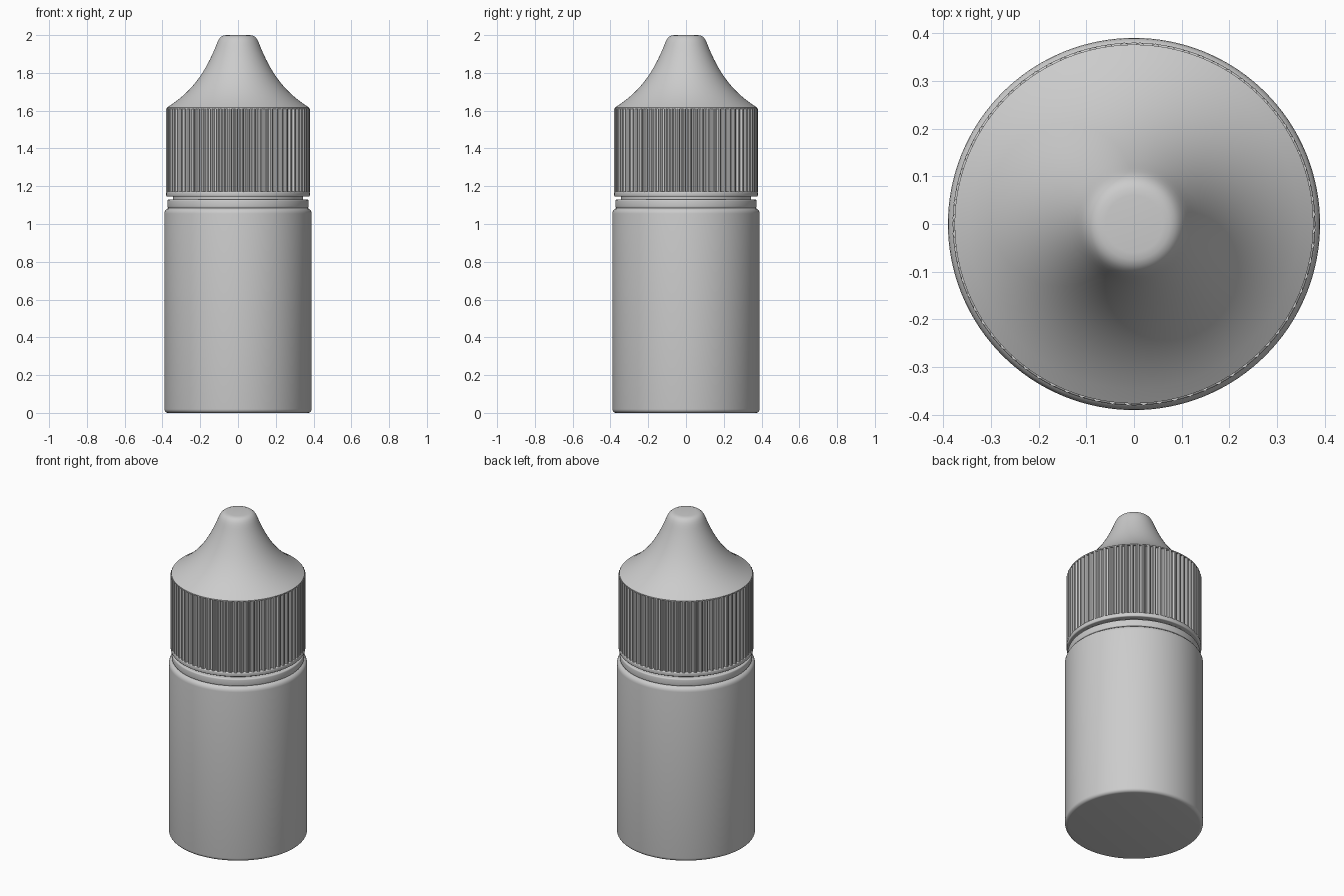
import bpy, bmesh, math

if "Cube" in bpy.data.objects:
    bpy.data.objects.remove(bpy.data.objects["Cube"])


def finish(name, bm, angle=35):
    bmesh.ops.remove_doubles(bm, verts=bm.verts, dist=1e-5)
    bmesh.ops.recalc_face_normals(bm, faces=bm.faces)
    mesh = bpy.data.meshes.new(name)
    bm.to_mesh(mesh)
    bm.free()
    ob = bpy.data.objects.new(name, mesh)
    bpy.context.collection.objects.link(ob)
    bpy.ops.object.select_all(action='DESELECT')
    ob.select_set(True)
    bpy.context.view_layer.objects.active = ob
    bpy.ops.object.shade_smooth_by_angle(angle=math.radians(angle))
    return ob


def lathe(name, profile, steps=128):
    """Revolve (radius, height) points around z."""
    bm = bmesh.new()
    vs = [bm.verts.new((r, 0, z)) for r, z in profile]
    es = [bm.edges.new(p) for p in zip(vs, vs[1:])]
    bmesh.ops.spin(bm, geom=vs + es, cent=(0, 0, 0), axis=(0, 0, 1),
                   angle=2 * math.pi, steps=steps)
    return finish(name, bm)


def fillet(cx, cz, rad, a0, a1, n=5):
    """Arc points for a rounded profile corner."""
    return [(cx + rad * math.cos(math.radians(a0 + (a1 - a0) * i / n)),
             cz + rad * math.sin(math.radians(a0 + (a1 - a0) * i / n)))
            for i in range(n + 1)]


def bezier(p0, p1, p2, p3, n=12):
    return [tuple((1 - t)**3 * a + 3 * (1 - t)**2 * t * b + 3 * (1 - t) * t * t * c + t**3 * d
                  for a, b, c, d in zip(p0, p1, p2, p3))
            for t in (i / n for i in range(n + 1))]


# Bottle body with rounded base and shoulder, plus neck
lathe("bottle_body",
      [(0, 0)] + fillet(0.37, 0.02, 0.02, -90, 0)
      + fillet(0.36, 1.055, 0.03, 0, 90)
      + [(0.345, 1.085), (0.345, 1.16), (0, 1.16)])

# Tamper ring below the cap
lathe("tamper_ring",
      [(0.34, 1.085), (0.37, 1.085)] + fillet(0.366, 1.093, 0.008, -60, 0, 3)
      + fillet(0.366, 1.122, 0.008, 0, 90, 3) + [(0.34, 1.13), (0.34, 1.085)])

# Smooth flange at the bottom of the cap
lathe("cap_flange",
      [(0, 1.145)] + fillet(0.374, 1.151, 0.006, -90, 0, 3)
      + fillet(0.374, 1.166, 0.006, 0, 90, 3) + [(0, 1.172)])

# Ribbed cap skirt: alternating groove and rib cross-section
RIBS = 72
bm = bmesh.new()
section = []
for i in range(RIBS):
    for frac, r in ((0.0, 0.367), (0.26, 0.367), (0.42, 0.378), (0.62, 0.381), (0.84, 0.378)):
        a = 2 * math.pi * (i + frac) / RIBS
        section.append((r * math.cos(a), r * math.sin(a)))
low = [bm.verts.new((x, y, 1.17)) for x, y in section]
high = [bm.verts.new((x, y, 1.612)) for x, y in section]
for i in range(len(section)):
    j = (i + 1) % len(section)
    bm.faces.new((low[i], low[j], high[j], high[i]))
bm.faces.new(high)
bm.faces.new(low[::-1])
finish("cap_ribbed_skirt", bm, 25)

# Flared nozzle cover with a blunt rounded tip
flare = bezier((0.376, 1.617), (0.25, 1.695), (0.185, 1.79), (0.135, 1.90))
tip = bezier((0.135, 1.90), (0.105, 1.965), (0.105, 2.0), (0.06, 2.0), 8)
lathe("cap_cone", [(0, 1.61), (0.376, 1.61)] + flare + tip[1:] + [(0, 2.0)])
